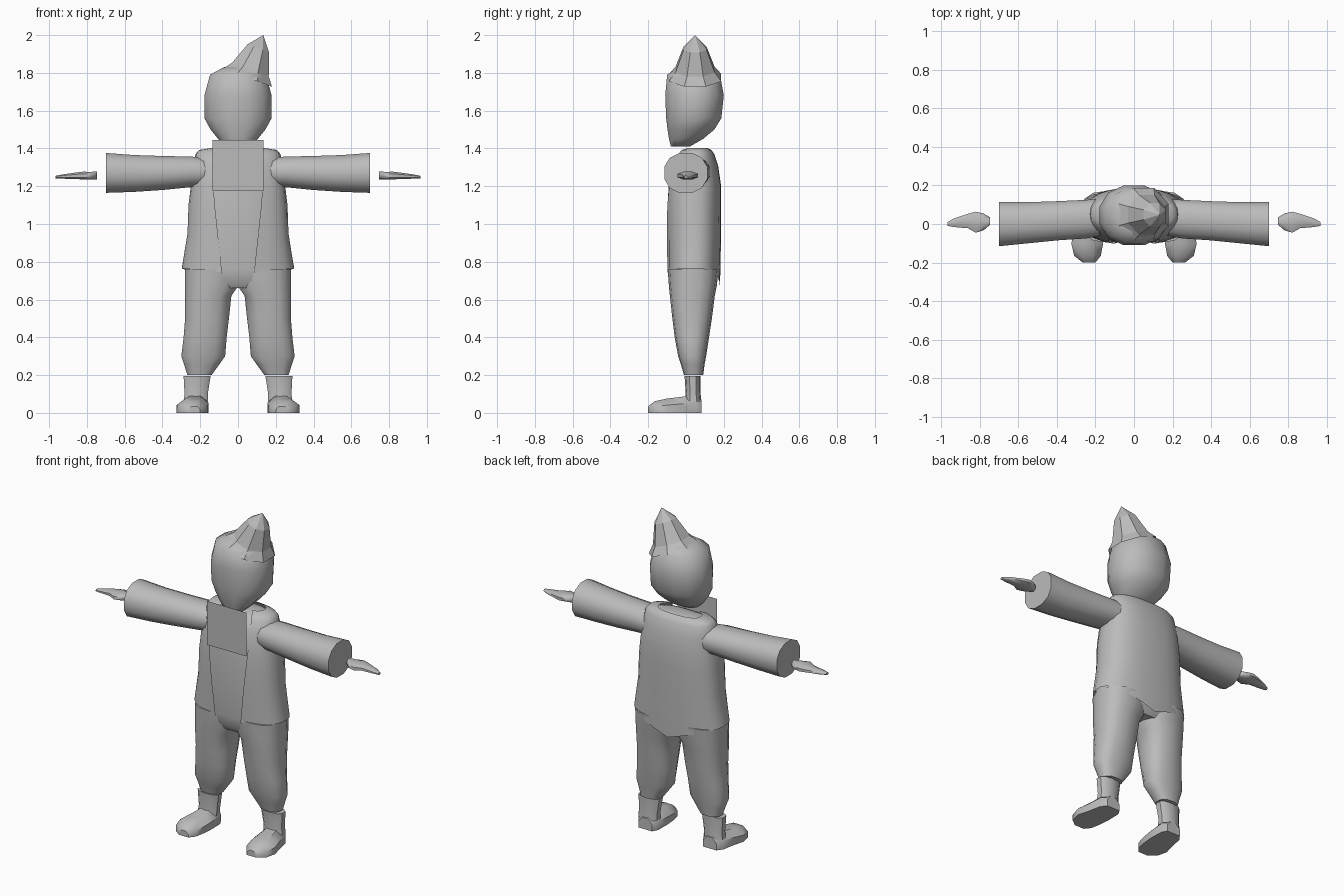
import bpy, bmesh, math
from mathutils import Matrix, Vector

if "Cube" in bpy.data.objects:
    bpy.data.objects.remove(bpy.data.objects["Cube"])

GREY = bpy.data.materials.new("plain grey")
GREY.diffuse_color = (0.5, 0.5, 0.5, 1)
GREY.use_nodes = True
GREY.node_tree.nodes["Principled BSDF"].inputs["Base Color"].default_value = GREY.diffuse_color


def finish(name, bm, angle=40):
    """Shade by angle, add the material and link the object."""
    bmesh.ops.recalc_face_normals(bm, faces=bm.faces[:])
    for f in bm.faces:
        f.smooth = True
    for e in bm.edges:
        if len(e.link_faces) == 2 and e.calc_face_angle() > math.radians(angle):
            e.smooth = False
    me = bpy.data.meshes.new(name)
    bm.to_mesh(me)
    bm.free()
    me.materials.append(GREY)
    ob = bpy.data.objects.new(name, me)
    bpy.context.collection.objects.link(ob)
    return ob


def spow(v, p):
    return math.copysign(abs(v) ** (2 / p), v)


def skin(bm, rings, closed=True):
    for r0, r1 in zip(rings, rings[1:]):
        n = len(r0)
        for i in range(n if closed else n - 1):
            j = (i + 1) % n
            bm.faces.new((r0[i], r0[j], r1[j], r1[i]))


def loft(name, axis, rows, n=12, power=2.2, side=1, floor=None, angle=40):
    """Rows are (position on axis, low a, high a, low b, high b)."""
    bm = bmesh.new()
    top = spow(math.cos(math.pi / n), power)
    rings = []
    for t, a0, a1, b0, b1 in rows:
        ring = []
        for i in range(n):
            w = 2 * math.pi * (i + 0.5) / n
            a = (a0 + a1) / 2 + (a1 - a0) / 2 * spow(math.cos(w), power) / top
            b = (b0 + b1) / 2 + (b1 - b0) / 2 * spow(math.sin(w), power) / top
            x, y, z = {"x": (t, a, b), "y": (a, t, b), "z": (a, b, t)}[axis]
            if floor is not None:
                z = max(floor, z)
            ring.append(bm.verts.new((x * side, y, z)))
        rings.append(ring)
    skin(bm, rings)
    bm.faces.new(rings[0])
    bm.faces.new(rings[-1])
    return finish(name, bm, angle)


# Head
loft("head", "z", [
    (1.41, -.065, .065, -.08, .02), (1.45, -.105, .105, -.09, .09),
    (1.50, -.145, .145, -.098, .15), (1.56, -.178, .178, -.105, .187),
    (1.68, -.178, .178, -.11, .2), (1.79, -.148, .148, -.10, .18),
    (1.83, -.075, .075, -.04, .13)], n=12, angle=60)

# Pointed hat: flared brim and tapered crown, tipped sideways
bm = bmesh.new()
rings = []
for h, r in ((0, .15), (.045, .112), (.165, .066)):
    rings.append([bm.verts.new((r * math.cos((i + .5) * math.pi / 4),
                                r * math.sin((i + .5) * math.pi / 4), h)) for i in range(8)])
skin(bm, rings)
tip = bm.verts.new((0, 0, .24))
for i in range(8):
    bm.faces.new((rings[-1][i], rings[-1][(i + 1) % 8], tip))
bm.transform(Matrix.Translation((.05, .048, 1.775)) @ Matrix.Rotation(.355, 4, "Y"))
finish("hat", bm, 10)

# Shirt and trouser seat under the vest
loft("shirt_body", "z", [
    (.66, -.20, .20, -.06, .13), (.70, -.27, .27, -.085, .16),
    (.76, -.28, .28, -.092, .168), (.95, -.258, .258, -.10, .176),
    (1.2, -.24, .24, -.093, .176), (1.31, -.222, .222, -.078, .16),
    (1.37, -.2, .2, -.04, .14), (1.39, -.14, .14, 0, .11)], n=20, power=2.5)

# Open-fronted vest with a pointed back hem: (z, half width, front y, back y, opening x)
bm = bmesh.new()
rings = []
P = 2.5
for k, (z, hx, y0, y1, xe) in enumerate([
        (.765, .299, -.10, .18, .085), (.95, .268, -.108, .186, .107),
        (1.1, .262, -.108, .186, .123), (1.2, .25, -.101, .186, .13),
        (1.31, .235, -.085, .17, .13), (1.37, .225, -.05, .15, .12),
        (1.392, .205, -.03, .135, .11), (1.402, .14, .0, .115, .09)]):
    start = math.asin((xe / hx) ** (P / 2))
    ring = []
    for i in range(25):
        w = start + (2 * math.pi - 2 * start) * i / 24
        x = hx * spow(math.sin(w), P)
        y = (y0 + y1) / 2 - (y1 - y0) / 2 * spow(math.cos(w), P)
        drop = (.1 if math.cos(w) < 0 else .03) * (1 - abs(x) / hx) if k == 0 else 0
        ring.append(bm.verts.new((x, y, z - drop)))
    rings.append(ring)
skin(bm, rings, closed=False)
finish("vest", bm, 50)

# Flat square bib hanging under the chin
bm = bmesh.new()
bm.faces.new([bm.verts.new((x, -.111, z)) for x, z in
              ((-.135, 1.175), (.135, 1.175), (.135, 1.445), (-.135, 1.445))])
finish("bib", bm)

for s, tag in ((1, "left"), (-1, "right")):
    # Wide sleeve
    loft("sleeve_" + tag, "x", [
        (.17, -.06, .13, 1.2, 1.35), (.25, -.075, .125, 1.195, 1.357),
        (.4, -.085, .118, 1.18, 1.36), (.55, -.1, .113, 1.17, 1.365),
        (.7, -.115, .113, 1.165, 1.376)], n=12, side=s)
    # Mitten-like hand, detached from the sleeve
    loft("hand_" + tag, "x", [
        (.747, -.005, .035, 1.236, 1.278), (.78, -.033, .055, 1.236, 1.276),
        (.82, -.045, .064, 1.236, 1.277), (.86, -.022, .053, 1.238, 1.272),
        (.93, -.016, .03, 1.24, 1.262), (.967, -.01, .01, 1.242, 1.255)],
        n=8, side=s, angle=60)
    # Baggy trouser leg gathered at the ankle
    loft("trouser_leg_" + tag, "z", [
        (.76, -.01, .28, -.094, .17), (.67, 0, .281, -.088, .16),
        (.62, .035, .281, -.083, .15), (.5, .048, .28, -.07, .135),
        (.4, .06, .288, -.058, .12), (.3, .068, .3, -.04, .105),
        (.255, .1, .285, -.025, .097), (.2, .14, .268, -.01, .09)], n=14, power=2.5, side=s)
    # Boot shaft
    loft("boot_shaft_" + tag, "z", [
        (.06, .16, .288, -.005, .08), (.1, .16, .283, 0, .076),
        (.195, .145, .288, -.006, .076)], n=10, power=2.6, side=s)
    # Shoe with a flat sole
    loft("shoe_" + tag, "y", [
        (.083, .175, .265, -.03, .07), (.05, .157, .29, -.05, .095),
        (-.04, .155, .308, -.05, .083), (-.1, .16, .325, -.05, .076),
        (-.165, .172, .31, -.04, .062), (-.2, .2, .265, -.03, .035)],
        n=8, power=2.2, side=s, floor=0)
